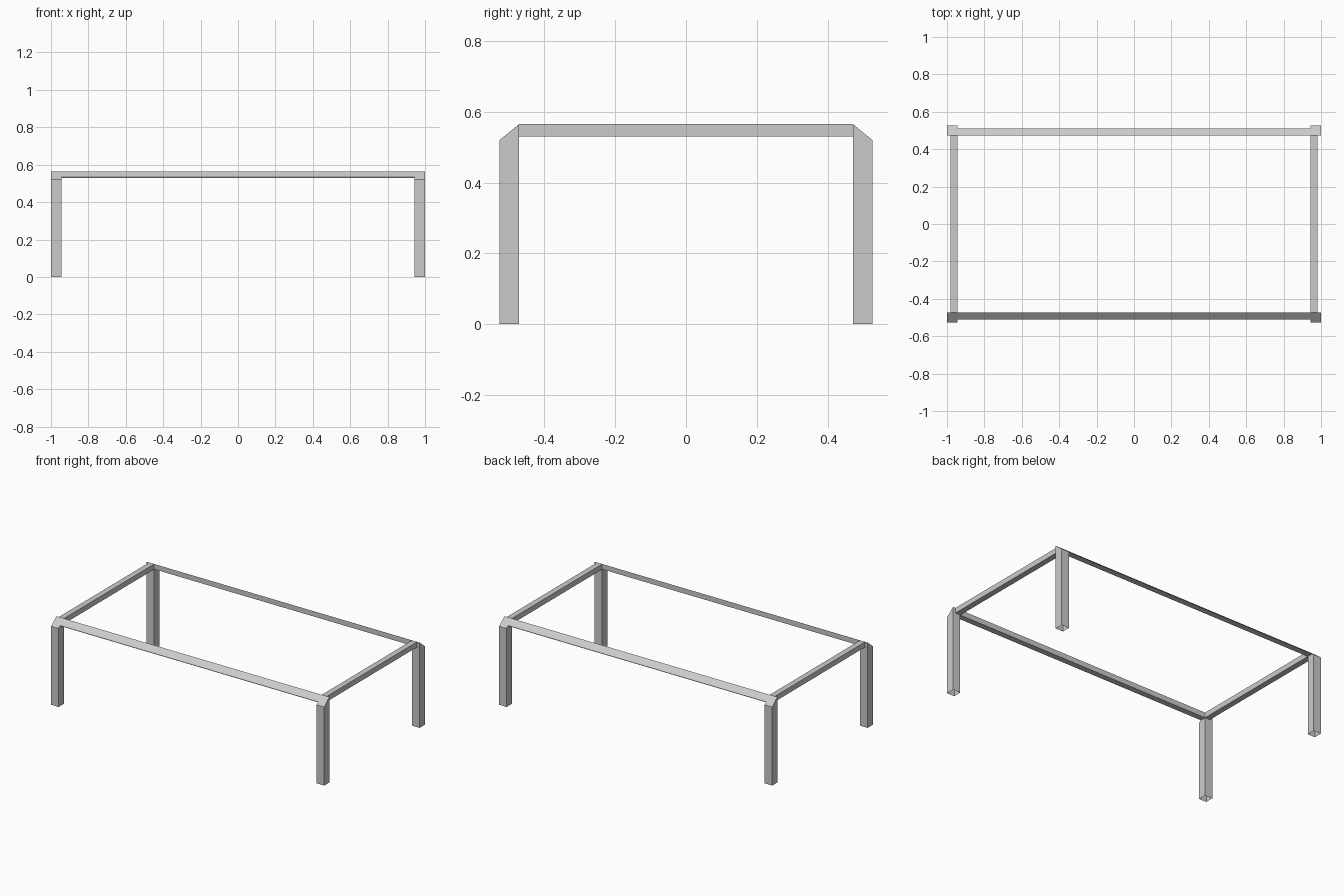
import bpy, bmesh

if "Cube" in bpy.data.objects:
    bpy.data.objects.remove(bpy.data.objects["Cube"])

# Main dimensions
X_OUT, X_IN = 1.0, 0.945      # leg outer / inner faces in x
Y_OUT, Y_IN = 0.527, 0.472    # leg outer / inner faces in y
TOP, RAIL_BOTTOM = 0.565, 0.53


def extrude_profile(name, points, offset, open_bottom=False):
    """Closed prism from a profile, extruded by an offset vector."""
    bm = bmesh.new()
    face = bm.faces.new([bm.verts.new(p) for p in points])
    ext = bmesh.ops.extrude_face_region(bm, geom=[face], use_keep_orig=True)
    verts = [g for g in ext["geom"] if isinstance(g, bmesh.types.BMVert)]
    bmesh.ops.translate(bm, verts=verts, vec=offset)
    bmesh.ops.recalc_face_normals(bm, faces=bm.faces)
    if open_bottom:
        low = [f for f in bm.faces if all(v.co.z < 1e-5 for v in f.verts)]
        bmesh.ops.delete(bm, geom=low, context='FACES_ONLY')
    mesh = bpy.data.meshes.new(name)
    bm.to_mesh(mesh)
    bm.free()
    obj = bpy.data.objects.new(name, mesh)
    bpy.context.collection.objects.link(obj)
    return obj


for sy, depth in ((-1, "front"), (1, "back")):
    # Hollow legs, tops sloping down towards the outside
    leg = [(Y_IN, 0), (Y_OUT, 0), (Y_OUT, 0.52), (Y_IN, TOP)]
    for sx, side in ((-1, "left"), (1, "right")):
        extrude_profile(f"{depth}_{side}_leg",
                        [(sx * X_IN, sy * y, z) for y, z in leg],
                        (sx * (X_OUT - X_IN), 0, 0), open_bottom=True)
    # Long rails, following the slope of the leg tops
    rail = [(Y_IN, RAIL_BOTTOM), (0.511, RAIL_BOTTOM), (0.511, 0.533), (Y_IN, TOP)]
    extrude_profile(f"{depth}_rail", [(-X_IN, sy * y, z) for y, z in rail],
                    (2 * X_IN, 0, 0))

# Square end rails
for sx, side in ((-1, "left"), (1, "right")):
    bar = [(0.944, RAIL_BOTTOM), (0.982, RAIL_BOTTOM), (0.982, TOP), (0.944, TOP)]
    extrude_profile(f"{side}_rail", [(sx * x, -Y_IN, z) for x, z in bar],
                    (0, 2 * Y_IN, 0))
